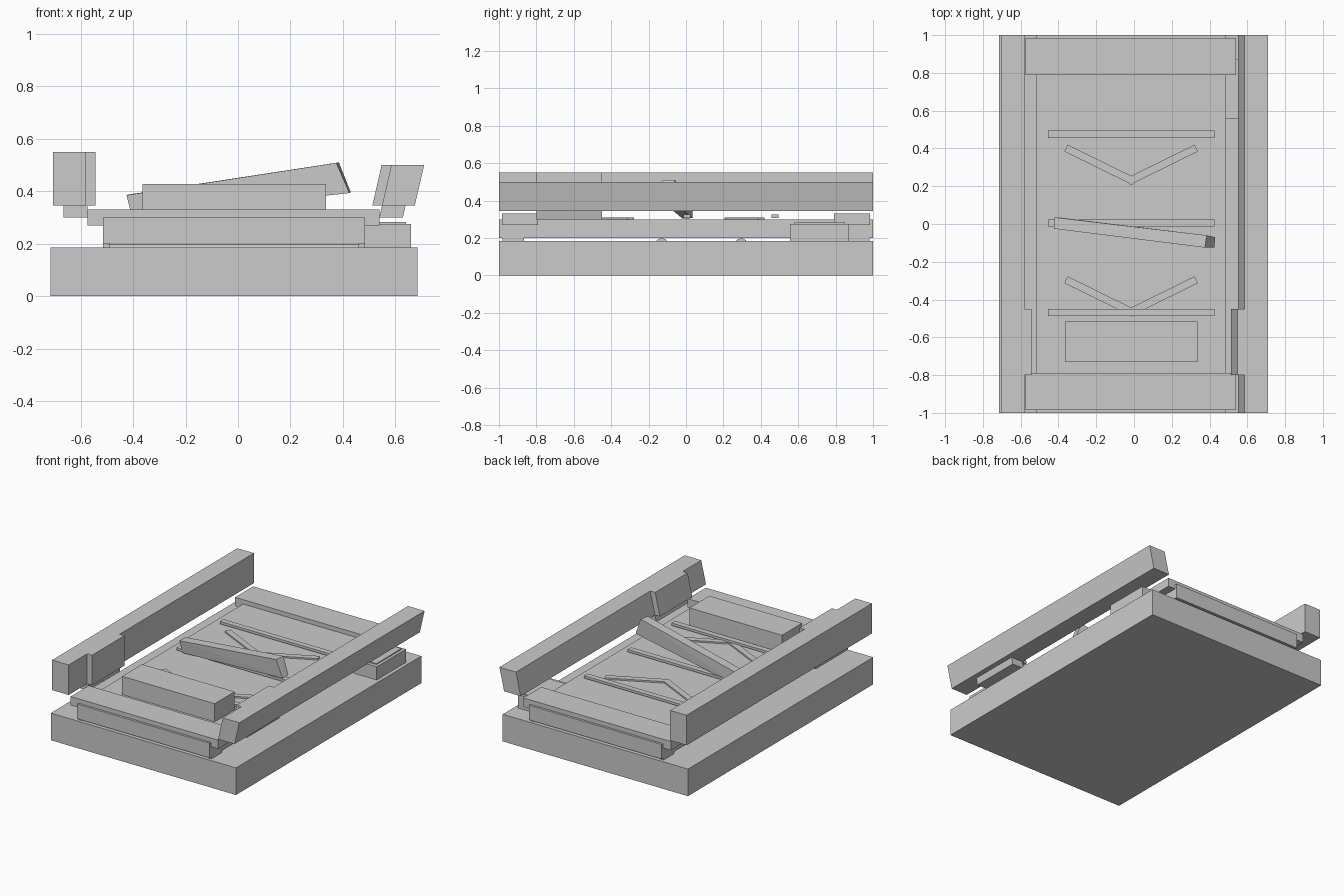
import bpy, bmesh, math
from mathutils import Matrix

if "Cube" in bpy.data.objects:
    bpy.data.objects.remove(bpy.data.objects["Cube"])


def hull(name, pts):
    """Convex flat-faced solid from its corner points."""
    bm = bmesh.new()
    for p in pts:
        bm.verts.new(p)
    bmesh.ops.convex_hull(bm, input=bm.verts[:])
    bmesh.ops.dissolve_limit(bm, angle_limit=0.002, verts=bm.verts[:], edges=bm.edges[:])
    bmesh.ops.recalc_face_normals(bm, faces=bm.faces[:])
    me = bpy.data.meshes.new(name)
    bm.to_mesh(me)
    bm.free()
    ob = bpy.data.objects.new(name, me)
    bpy.context.collection.objects.link(ob)
    return ob


def box(name, x, y, z, lean=0.0, z_ref=0.0):
    """Box from ranges; lean shifts x with height above z_ref."""
    return hull(name, [(a + lean * (c - z_ref), b, c) for a in x for b in y for c in z])


def strut(name, a, b, width, z):
    """Flat bar lying between two plan points."""
    dx, dy = b[0] - a[0], b[1] - a[1]
    k = width / 2 / math.hypot(dx, dy)
    ox, oy = -dy * k, dx * k
    return hull(name, [(p[0] + s * ox, p[1] + s * oy, h) for p in (a, b) for s in (-1, 1) for h in z])


# Base and upper slab
box("base", (-0.715, 0.685), (-1, 1), (0, 0.185))
box("upper_slab", (-0.515, 0.485), (-1, 1), (0.2, 0.3))

# Cross beams and corner feet at both ends
for end, s in (("front", -1), ("back", 1)):
    ys = sorted((s * 0.79, s * 0.985))
    box(end + "_cross_beam", (-0.575, 0.54), ys, (0.27, 0.33))
    for side, xs in (("left", (-0.515, -0.49)), ("right", (0.46, 0.485))):
        box(f"{end}_{side}_foot", xs, sorted((s * 0.865, s * 0.98)), (0.18, 0.2))

# Rollers showing in the gap under the slab
for i, y in enumerate((-0.13, 0.295)):
    bm = bmesh.new()
    m = Matrix.Translation((-0.015, y, 0.165)) @ Matrix.Rotation(math.pi / 2, 4, 'Y')
    bmesh.ops.create_cone(bm, cap_ends=True, segments=24, radius1=0.034, radius2=0.034, depth=0.95, matrix=m)
    me = bpy.data.meshes.new(f"roller_{i}")
    bm.to_mesh(me)
    bm.free()
    bpy.context.collection.objects.link(bpy.data.objects.new(f"roller_{i}", me))

# Left rail, upright
box("left_rail", (-0.705, -0.58), (-1, 1), (0.345, 0.55))
box("left_rail_pad", (-0.58, -0.543), (-0.8, -0.45), (0.345, 0.55))
box("left_rail_bracket", (-0.665, -0.575), (-0.8, -0.45), (0.3, 0.345))

# Right rail, leaning outwards
L = 0.23
box("right_rail", (0.585, 0.71), (-1, 1), (0.345, 0.5), L, 0.5)
box("right_rail_pad", (0.548, 0.585), (-0.8, -0.45), (0.345, 0.5), L, 0.5)
box("right_rail_bracket", (0.585, 0.675), (-0.8, -0.45), (0.3, 0.345), L, 0.5)

# Thin bars and chevrons on the slab
for i, y in enumerate((-0.468, 0.005, 0.475)):
    box(f"deck_bar_{i}", (-0.455, 0.425), (y - 0.019, y + 0.019), (0.308, 0.325))
for i, y in enumerate((-0.465, 0.232)):
    for side, s in (("left", -1), ("right", 1)):
        strut(f"chevron_{i}_{side}", (-0.015 - s * 0.015, y - 0.007), (-0.015 + s * 0.345, y + 0.17),
              0.04, (0.295, 0.31))

# Block near the front
box("front_block", (-0.365, 0.335), (-0.73, -0.515), (0.303, 0.427))

# Raised tilted arm
hull("tilted_arm", [
    (-0.425, -0.025, 0.385), (-0.42, 0.035, 0.387), (0.375, -0.125, 0.508), (0.385, -0.06, 0.51),
    (0.425, -0.125, 0.393), (0.43, -0.07, 0.396), (-0.405, -0.02, 0.305), (-0.4, 0.035, 0.306)])

# Side box with thin lid
box("side_box", (0.485, 0.66), (0.555, 0.87), (0.185, 0.275))
box("side_box_lid", (0.5, 0.64), (0.58, 0.85), (0.275, 0.282))
